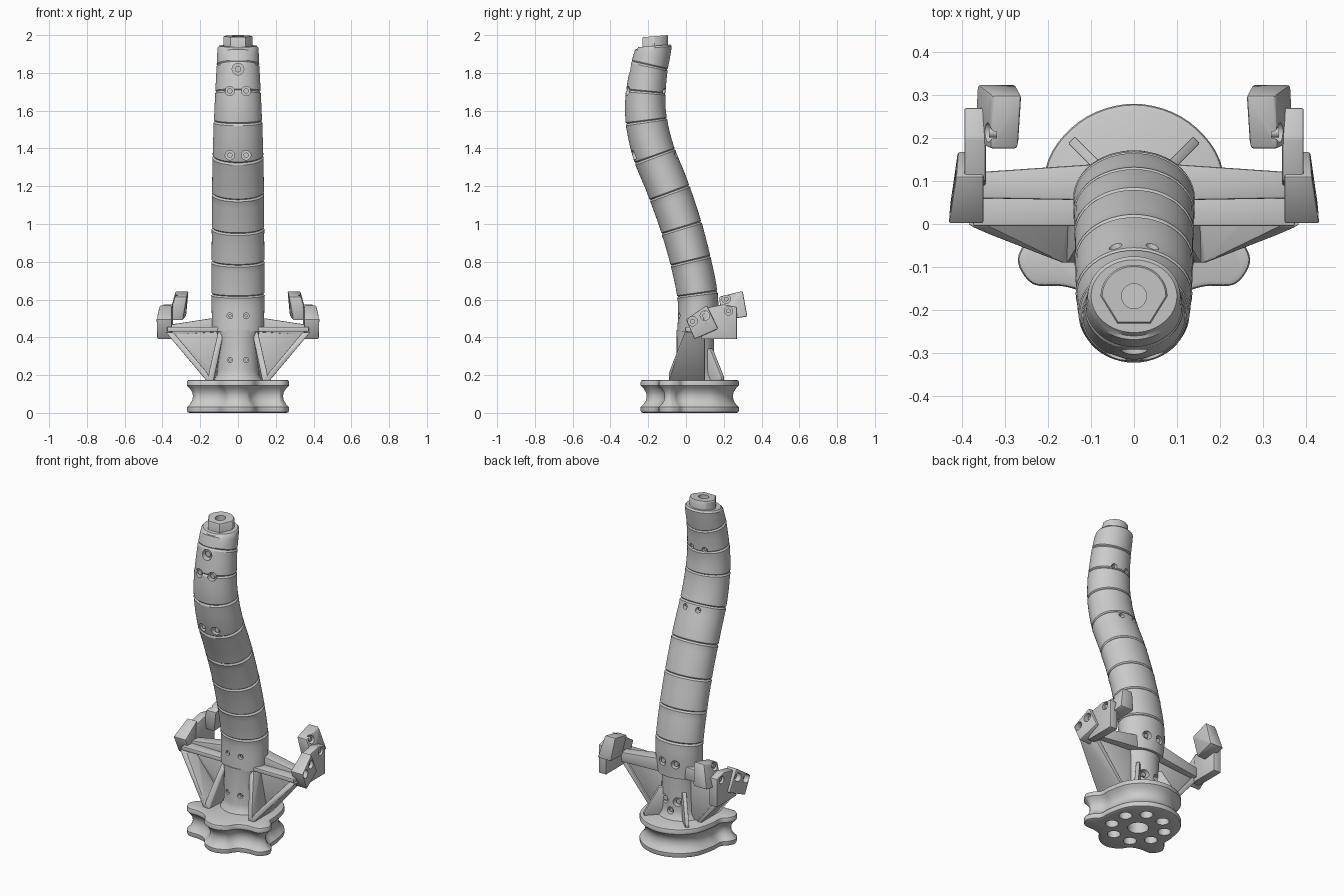
import bpy, bmesh
from math import cos, sin, pi, radians, hypot
from mathutils import Matrix, Vector

if "Cube" in bpy.data.objects:
    bpy.data.objects.remove(bpy.data.objects["Cube"])


def finish(name, bm, smooth=True):
    bmesh.ops.recalc_face_normals(bm, faces=bm.faces)
    me = bpy.data.meshes.new(name)
    bm.to_mesh(me)
    bm.free()
    ob = bpy.data.objects.new(name, me)
    bpy.context.collection.objects.link(ob)
    if smooth:
        activate(ob)
        bpy.ops.object.shade_smooth_by_angle(angle=radians(32))
    return ob


def activate(ob):
    bpy.ops.object.select_all(action='DESELECT')
    ob.select_set(True)
    bpy.context.view_layer.objects.active = ob


def loft(name, rings):
    """Skin a stack of closed rings and cap both ends."""
    bm = bmesh.new()
    vs = [[bm.verts.new(p) for p in r] for r in rings]
    n = len(vs[0])
    for a, b in zip(vs, vs[1:]):
        for i in range(n):
            bm.faces.new((a[i], a[(i + 1) % n], b[(i + 1) % n], b[i]))
    bm.faces.new(vs[0][::-1])
    bm.faces.new(vs[-1])
    return finish(name, bm)


def cylinders(name, items, axis):
    """items: (centre, radius, length), all along one axis."""
    rot = {'x': Matrix.Rotation(pi / 2, 4, 'Y'), 'y': Matrix.Rotation(pi / 2, 4, 'X'),
           'z': Matrix.Identity(4)}[axis]
    bm = bmesh.new()
    for c, r, d in items:
        bmesh.ops.create_cone(bm, cap_ends=True, segments=20, radius1=r, radius2=r, depth=d,
                              matrix=Matrix.Translation(c) @ rot)
    return finish(name, bm)


def drill(ob, items, axis):
    cutter = cylinders("drill_cutter", items, axis)
    cutter.hide_render = True
    m = ob.modifiers.new("holes", 'BOOLEAN')
    m.operation, m.solver, m.object = 'DIFFERENCE', 'EXACT', cutter
    activate(ob)
    bpy.ops.object.modifier_apply(modifier=m.name)
    bpy.data.objects.remove(cutter)
    bpy.ops.object.shade_smooth_by_angle(angle=radians(32))


def mirror(ob):
    ob.modifiers.new("mirror", 'MIRROR')


def hull(name, pts, bevel=0.005, holes=()):
    """Convex part on the right side, bevelled, drilled along x and mirrored."""
    bm = bmesh.new()
    for p in pts:
        bm.verts.new(p)
    bmesh.ops.convex_hull(bm, input=bm.verts)
    bmesh.ops.dissolve_limit(bm, angle_limit=0.02, verts=bm.verts, edges=bm.edges)
    bmesh.ops.bevel(bm, geom=list(bm.edges), offset=bevel, segments=2, profile=0.5, affect='EDGES')
    ob = finish(name, bm)
    if holes:
        drill(ob, holes, 'x')
    mirror(ob)
    return ob


# Base: lobed outline, round at the back, with a waisted side profile
half = [(0.11, 0.25), (0.19, 0.17), (0.22, 0.06), (0.225, -0.01), (0.255, -0.045), (0.27, -0.09),
        (0.235, -0.14), (0.165, -0.145), (0.11, -0.165), (0.07, -0.215)]
ctrl = [(0, 0.28)] + half + [(0, -0.24)] + [(-x, y) for x, y in reversed(half)]
ctrl = [Vector(p) for p in ctrl]
outline = []
for i in range(len(ctrl)):
    p0, p1, p2, p3 = (ctrl[(i + k) % len(ctrl)] for k in (-1, 0, 1, 2))
    for t in (0, 0.2, 0.4, 0.6, 0.8):
        outline.append(0.5 * (2 * p1 + (p2 - p0) * t + (2 * p0 - 5 * p1 + 4 * p2 - p3) * t * t
                              + (3 * p1 - p0 - 3 * p2 + p3) * t ** 3))


def inset(d, z):
    ring = []
    for i, p in enumerate(outline):
        t = (outline[(i + 1) % len(outline)] - outline[i - 1]).normalized()
        ring.append((p.x + t.y * d, p.y - t.x * d, z))
    return ring


base = loft("base", [inset(d, z) for d, z in
                     [(.012, 0), (.003, .004), (0, .012), (0, .03), (.015, .045), (.028, .066), (.032, .088),
                      (.028, .11), (.015, .13), (0, .145), (0, .163), (.003, .171), (.012, .175)]])
HC = 0.035
drill(base, [((0, HC, 0), .058, .24)] +
      [((.15 * cos(a), HC + .15 * sin(a), 0), .036, .24) for a in
       [(k + .5) * pi / 4 for k in range(8)]], 'z')

# Trunk: S-shaped sweep of an oval section; keys are z, y, x radius, y radius
keys = [(.43, .06, .137, .105), (.6, .063, .14, .107), (.8, .025, .14, .108), (1.0, -.03, .138, .11),
        (1.2, -.1, .137, .112), (1.4, -.178, .133, .112), (1.6, -.215, .125, .108),
        (1.8, -.2, .115, .1), (1.94, -.167, .108, .093)]


def trunk_at(z):
    i = max(k for k in range(len(keys) - 1) if keys[k][0] <= z or k == 0)

    def slope(k, c):
        a, b = keys[max(k - 1, 0)], keys[min(k + 1, len(keys) - 1)]
        return (b[c] - a[c]) / (b[0] - a[0])
    h = keys[i + 1][0] - keys[i][0]
    t = (z - keys[i][0]) / h
    return [(2 * t**3 - 3 * t * t + 1) * keys[i][c] + (t**3 - 2 * t * t + t) * h * slope(i, c)
            + (3 * t * t - 2 * t**3) * keys[i + 1][c] + (t**3 - t * t) * h * slope(i + 1, c)
            for c in (1, 2, 3)]


def oval(y, z, rx, ry, ty=0.0, n=48):
    l = hypot(ty, 1)
    return [(rx * cos(2 * pi * k / n), y + ry * sin(2 * pi * k / n) / l,
             z - ry * sin(2 * pi * k / n) * ty / l) for k in range(n)]


seams = [.63, .805, .98, 1.165, 1.36, 1.545, 1.70, 1.84]
levels = [(.43 + .03 * k, 1) for k in range(50)]
levels = [l for l in levels if all(abs(l[0] - s) > .014 for s in seams)]
for s in seams:
    levels += [(s - .009, 1.012), (s, .955), (s + .006, 1)]
rings = []
for z, f in sorted(levels):
    y, rx, ry = trunk_at(z)
    ty = (trunk_at(min(z + .01, 1.94))[0] - trunk_at(max(z - .01, .43))[0]) / .02
    rings.append(oval(y, z, rx * f, ry * f, ty))
rings += [oval(-.168, 1.933, .108, .093, -.08), oval(-.168, 1.943, .1, .085, -.08)]
trunk = loft("trunk", rings)

# Narrow post under the trunk with a flared foot
post = loft("post", [oval(.05, z, rx, ry) for z, rx, ry in
                     [(.16, .135, .128), (.18, .125, .117), (.2, .112, .104), (.225, .108, .099),
                      (.4, .106, .099), (.44, .115, .1)]])

# Paired screw holes, front and back
PX = .043
upper, lower, screws = [], [], []


def bore(target, x, y, z, r):
    target.append(((x, y, z), r, .06))
    s = 1 if y > trunk_at(max(z, .44))[0] else -1
    screws.append(((x, y - s * .025, z), r * .55, .03))


for z in (.51, 1.36, 1.70):
    y, rx, ry = trunk_at(z)
    for x in (PX, -PX):
        bore(upper, x, y - ry * .96, z + .004, .015 if z < 1 else .025)
        bore(upper, x, y + ry * .96, z + .004, .025 if z < 1 else .015)
y, rx, ry = trunk_at(1.82)
bore(upper, 0, y - ry, 1.82, .031)
for x in (PX, -PX):
    bore(lower, x, .05 - .093, .28, .014)
    bore(lower, x, .05 + .093, .28, .026)
bore(lower, 0, .15, .222, .02)
drill(trunk, upper, 'y')
drill(post, lower, 'y')
cylinders("screws", screws, 'y')

# Top nut: faceted at the front, round at the back
angs = [radians(a) for a in list(range(0, 181, 10)) + [240, 300]]
nut = loft("top_nut", [[(.078 * f * cos(a), -.168 + .073 * f * sin(a), z + .08 * .073 * sin(a)) for a in angs]
                       for f, z in [(1, 1.93), (1, 1.988), (.95, 1.994)]])
drill(nut, [((0, -.168, 2.0), .029, .1)], 'z')

# Side arms: top plate, rear beam, diagonal brace, web and inner fin
hull("arm_top_plate", [(x, y, z) for x in (.08, .375) for y in (-.005, .075) for z in (.43, .455)])
hull("arm_rear_beam", [(.08, .055, .43), (.08, .14, .43), (.08, .055, .51), (.08, .14, .51),
                       (.375, .06, .41), (.375, .12, .41), (.375, .06, .465), (.375, .12, .465)])
hull("arm_brace", [(.14, -.09, .17), (.167, -.09, .17), (.165, -.09, .215), (.34, -.005, .425), (.385, -.005, .43),
                   (.14, .1, .17), (.167, .1, .17), (.34, .1, .425), (.385, .1, .43)], .004)
hull("arm_web", [(x, y, z) for y in (.06, .09) for x, z in
                 ((.08, .17), (.155, .17), (.36, .42), (.36, .45), (.08, .46))], .003)
hull("arm_inner_fin", [(.075, .0, .43), (.105, .0, .43), (.13, -.09, .17), (.16, -.09, .17), (.155, -.09, .21),
                       (.075, .07, .43), (.105, .07, .43), (.12, .07, .17), (.155, .07, .17)], .004)

# Small diagonal ribs behind the post
hull("back_rib", [(x + s * .008, y + s * -.008, z) for s in (-1, 1) for x, y, z in
                  ((.05, .1, .17), (.145, .195, .17), (.145, .195, .19), (.085, .135, .34), (.05, .1, .34))], .003)

# End brackets: plate, outer clamp block and raised inner block
hull("end_plate", [(x, y, z) for x in (.345, .395) for y, z in
                   ((.08, .39), (.27, .39), (.27, .56), (.2, .575), (.1, .555))],
     .005, [((.395, .225, .54), .022, .04)])
hull("outer_block", [p for y, z, xo in ((0, .495, .432), (.11, .57, .415), (.17, .445, .41), (.045, .39, .428))
                     for p in ((.35, y, z), (xo, y, z))],
     .006, [((.425, .035, .485), .025, .07), ((.42, .1, .515), .025, .07)])
hull("inner_block", [p for y, z, xi, xo in ((.175, .615, .27, .335), (.3, .645, .262, .33),
                                            (.325, .51, .275, .365), (.19, .49, .292, .372))
                     for p in ((xi, y, z), (xo, y, z))],
     .007, [((.35, .213, .602), .023, .06)])
mirror(cylinders("bracket_screws", [((.39, .035, .485), .013, .03), ((.385, .1, .515), .013, .03),
                                    ((.375, .225, .54), .012, .025), ((.325, .213, .602), .012, .025)], 'x'))
